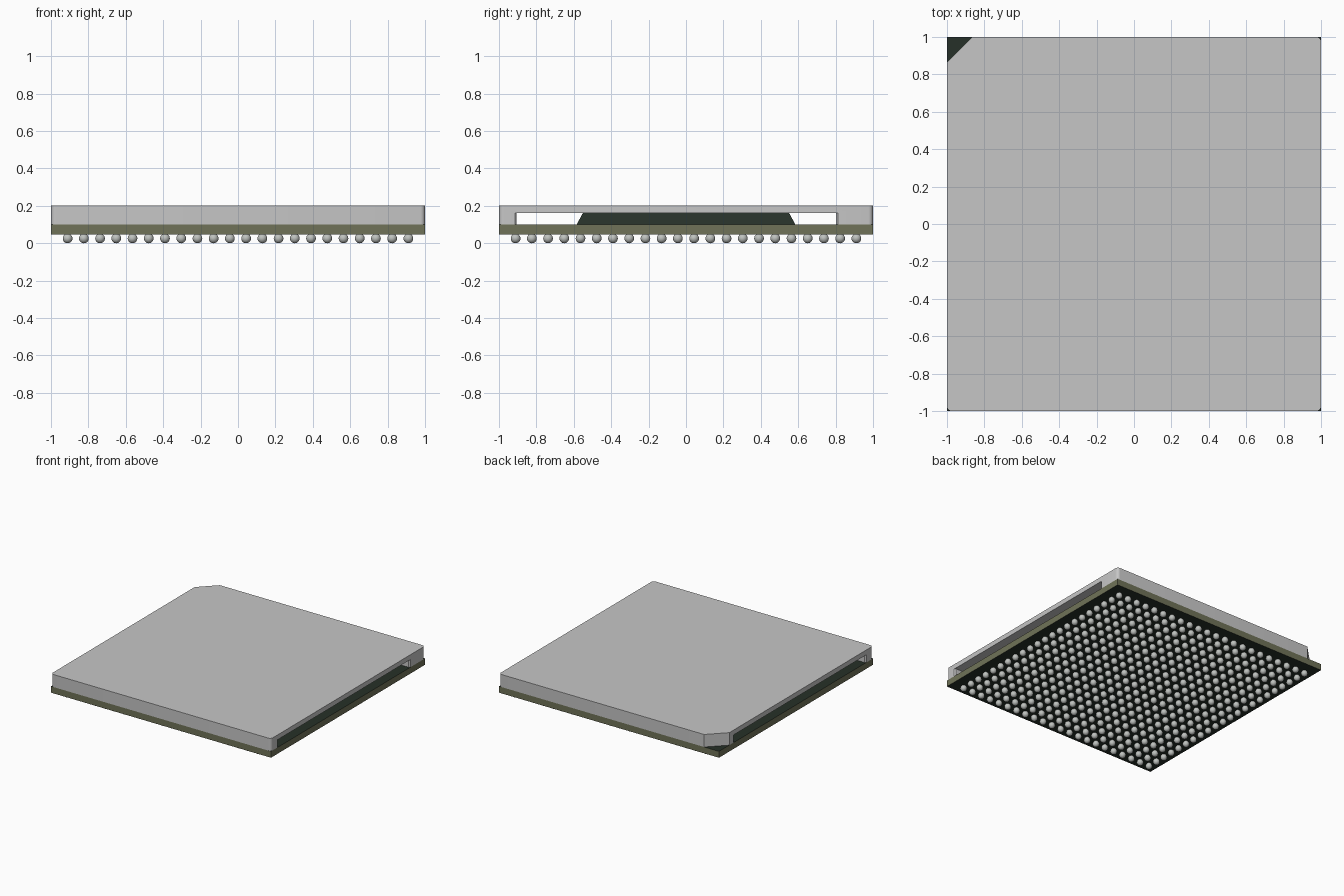
import bpy, bmesh, math

if "Cube" in bpy.data.objects:
    bpy.data.objects.remove(bpy.data.objects["Cube"])

def material(name, rgb):
    m = bpy.data.materials.new(name)
    m.diffuse_color = (*rgb, 1)
    m.use_nodes = True
    m.node_tree.nodes["Principled BSDF"].inputs["Base Color"].default_value = m.diffuse_color
    return m

GREY = material("lid grey", (0.565, 0.565, 0.565))
OLIVE = material("board edge olive", (0.162, 0.171, 0.098))
GREEN = material("dark green", (0.019, 0.030, 0.021))
SOLDER = material("solder silver", (0.52, 0.54, 0.52))

def add_object(name, bm, *mats):
    bmesh.ops.recalc_face_normals(bm, faces=bm.faces)
    me = bpy.data.meshes.new(name)
    bm.to_mesh(me)
    bm.free()
    for m in mats:
        me.materials.append(m)
    ob = bpy.data.objects.new(name, me)
    bpy.context.collection.objects.link(ob)
    return ob

def prism(name, outline, z0, z1, *mats, top_scale=1):
    """Extrude a plan outline from z0 to z1, optionally tapering it."""
    bm = bmesh.new()
    low = [bm.verts.new((x, y, z0)) for x, y in outline]
    high = [bm.verts.new((x * top_scale, y * top_scale, z1)) for x, y in outline]
    bm.faces.new(low)
    bm.faces.new(high)
    n = len(low)
    for i in range(n):
        bm.faces.new((low[i], low[(i + 1) % n], high[(i + 1) % n], high[i]))
    return add_object(name, bm, *mats)

def square(s):
    return [(-s, -s), (s, -s), (s, s), (-s, s)]

def rounded(cx, cy, r, start, steps=5):
    """Quarter-circle corner points, anticlockwise."""
    angles = [math.radians(start + 90 * i / steps) for i in range(steps + 1)]
    return [(cx + r * math.cos(a), cy + r * math.sin(a)) for a in angles]

# Board: dark faces, olive edges
board = prism("board", square(1.0), 0.048, 0.10, GREEN, OLIVE)
for p in board.data.polygons:
    p.material_index = 0 if abs(p.normal.z) > 0.5 else 1

# Chip die with sloped sides, touching the lid
prism("die", square(0.585), 0.10, 0.164, GREEN, top_scale=0.94)

# Lid: rounded corners, one cut corner marking pin one
R = 0.025
outline = (rounded(-1 + R, -1 + R, R, 180) + rounded(1 - R, -1 + R, R, 270)
           + rounded(1 - R, 1 - R, R, 0) + [(-0.865, 1), (-1, 0.865)])
lid = prism("lid", outline, 0.10, 0.203, GREY)

# Channel running side to side under the lid, slightly flared at its mouths
a, b, f = -0.905, 0.802, 0.01
channel = [(-1.1, a - f), (-1, a - f), (-0.99, a), (0.99, a), (1, a - f), (1.1, a - f),
           (1.1, b + f), (1, b + f), (0.99, b), (-0.99, b), (-1, b + f), (-1.1, b + f)]
cutter = prism("channel_cutter", channel, 0.05, 0.163)
cutter.hide_render = True
cut = lid.modifiers.new("channel", 'BOOLEAN')
cut.object = cutter
cut.operation = 'DIFFERENCE'
cut.solver = 'EXACT'
bpy.context.view_layer.objects.active = lid
lid.select_set(True)
bpy.ops.object.modifier_apply(modifier=cut.name)
bpy.data.objects.remove(cutter)
bpy.ops.object.shade_smooth_by_angle(angle=math.radians(30))

# Solder balls: 22 x 22 grid from one sphere
COUNT, EDGE, BALL = 22, 0.911, 0.026
bm = bmesh.new()
bmesh.ops.create_uvsphere(bm, u_segments=16, v_segments=10, radius=BALL)
for face in bm.faces:
    face.smooth = True
balls = add_object("solder_balls", bm, SOLDER)
balls.location = (-EDGE, -EDGE, BALL)
step = 2 * EDGE / (COUNT - 1)
for name, offset in (("columns", (step, 0, 0)), ("rows", (0, step, 0))):
    arr = balls.modifiers.new(name, 'ARRAY')
    arr.count = COUNT
    arr.use_relative_offset = False
    arr.use_constant_offset = True
    arr.constant_offset_displace = offset
